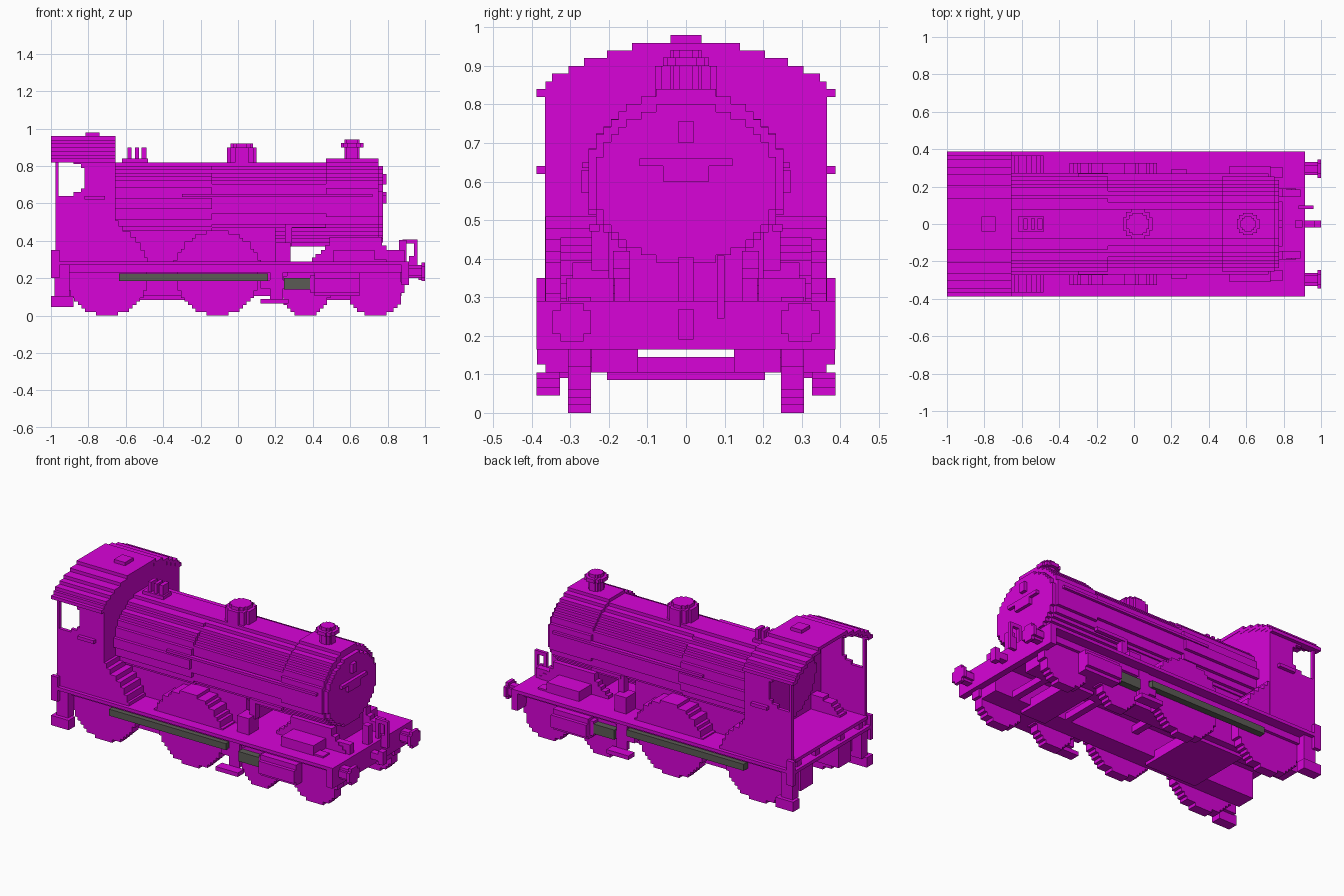
import bpy, bmesh, math

if "Cube" in bpy.data.objects:
    bpy.data.objects.remove(bpy.data.objects["Cube"], do_unlink=True)

V = 0.0195  # step size of the blocky surfaces


def material(name, rgb):
    m = bpy.data.materials.new(name)
    m.use_nodes = True
    m.diffuse_color = (*rgb, 1)
    m.node_tree.nodes["Principled BSDF"].inputs["Base Color"].default_value = (*rgb, 1)
    return m


MAGENTA = material("magenta", (0.69, 0.001, 0.69))
GREY = material("rod grey", (0.105, 0.105, 0.09))


def prism(pts, axis, a, b):
    """Outline (u, z) extruded along x or y from a to b."""
    return (pts, axis, a, b)


def box(x0, x1, y0, y1, z0, z1):
    return prism([(x0, z0), (x1, z0), (x1, z1), (x0, z1)], "y", y0, y1)


def rows_outline(rows, z0, c=0.0):
    """Symmetric stepped outline from (half width, top z) rows."""
    right, z = [], z0
    for w, top in rows:
        right += [(w, z), (w, top)]
        z = top
    return [(c + u, h) for u, h in right] + [(c - u, h) for u, h in reversed(right)]


def disc(cz, ru, rz, c=0.0, zmin=-1):
    """Stepped ellipse outline, cut off below zmin."""
    n = round(2 * rz / V)
    h = 2 * rz / n
    rows, start = [], None
    for i in range(n):
        z = cz - rz + i * h
        t = (z + h / 2 - cz) / rz
        w = max(1, round(ru * math.sqrt(max(0, 1 - t * t)) / V)) * V
        if z + h > zmin + 1e-4:
            start = max(z, zmin) if start is None else start
            rows.append((w, z + h))
    return rows_outline(rows, start, c)


def build(name, solids, mat=MAGENTA, both=False):
    """One object from prisms; both adds copies mirrored across y."""
    if both:
        solids = solids + [(p, ax, -b, -a) if ax == "y" else ([(-u, z) for u, z in p], ax, a, b)
                           for p, ax, a, b in solids]
    bm = bmesh.new()
    for pts, axis, a, b in solids:
        clean = [p for i, p in enumerate(pts) if math.dist(p, pts[i - 1]) > 1e-5]
        ends = [[bm.verts.new((u, d, z) if axis == "y" else (d, u, z)) for u, z in clean] for d in (a, b)]
        n = len(clean)
        bm.faces.new(ends[0])
        bm.faces.new(ends[1][::-1])
        for i in range(n):
            j = (i + 1) % n
            bm.faces.new((ends[0][j], ends[0][i], ends[1][i], ends[1][j]))
    bmesh.ops.recalc_face_normals(bm, faces=bm.faces[:])
    me = bpy.data.meshes.new(name)
    bm.to_mesh(me)
    bm.free()
    me.materials.append(mat)
    bpy.context.collection.objects.link(bpy.data.objects.new(name, me))


# Chassis
build("running_board", [box(-1, 0.915, -0.388, 0.388, 0.27, 0.29)])
build("valance", [box(-0.96, 0.9, 0.306, 0.325, 0.23, 0.27)], both=True)
build("buffer_beam", [box(0.875, 0.915, -0.388, 0.388, 0.165, 0.29)])
build("main_frame", [box(-0.95, 0.875, 0.125, 0.245, 0.105, 0.27)], both=True)
build("cross_members", [box(-0.6, -0.25, -0.2, 0.2, 0.085, 0.145),
                        box(0.46, 0.63, -0.245, 0.245, 0.105, 0.145),
                        box(0.46, 0.63, -0.205, 0.205, 0.085, 0.105)])
build("cylinders", [box(0.41, 0.65, 0.245, 0.365, 0.105, 0.23),
                    box(0.41, 0.65, 0.365, 0.386, 0.125, 0.2)], both=True)

# Wheels, axles and rods
for label, x, r, axle in (("rear_driving", -0.70, 0.22, 0.22), ("front_driving", -0.11, 0.22, 0.22),
                          ("rear_bogie", 0.36, 0.135, 0.125), ("front_bogie", 0.735, 0.15, 0.125)):
    build(label + "_wheels", [prism(disc(r, r, r, x), "y", 0.246, 0.306)], both=True)
    build(label + "_axle", [box(x - 0.02, x + 0.02, -0.25, 0.25, axle - 0.02, axle + 0.02)])
build("coupling_rod", [box(-0.635, 0.16, 0.306, 0.347, 0.185, 0.225)], GREY, True)
build("piston_rod", [box(0.245, 0.385, 0.306, 0.347, 0.14, 0.20)], GREY, True)
build("crosshead", [box(0.12, 0.245, 0.28, 0.33, 0.145, 0.19),
                    box(0.385, 0.41, 0.28, 0.347, 0.125, 0.215)], both=True)

# Footsteps
build("rear_steps", [box(-1, -0.88, 0.327, 0.388, 0.045, 0.105),
                     box(-0.98, -0.9, 0.306, 0.365, 0.1, 0.27),
                     box(-1, -0.955, 0.365, 0.388, 0.2, 0.35)], both=True)
build("front_steps", [box(0.12, 0.27, 0.327, 0.388, 0.065, 0.09),
                      box(0.17, 0.24, 0.306, 0.33, 0.09, 0.27)], both=True)

# Splashers
build("front_splasher", [prism(disc(0.22, 0.235, 0.235, -0.11, 0.28), "y", 0.2, 0.325)], both=True)
flare = [(-0.66, 0.28), (-0.485, 0.28), (-0.485, 0.31), (-0.5, 0.31), (-0.5, 0.35), (-0.52, 0.35),
         (-0.52, 0.39), (-0.545, 0.39), (-0.545, 0.42), (-0.575, 0.42), (-0.575, 0.45), (-0.615, 0.45),
         (-0.615, 0.48), (-0.64, 0.48), (-0.64, 0.51), (-0.66, 0.51)]
build("cab_splasher", [prism(flare, "y", 0.2, 0.365)], both=True)

# Boiler
build("firebox", [prism(disc(0.6, 0.265, 0.22), "x", -0.70, -0.14),
                  box(-0.66, 0.2, -0.205, 0.205, 0.28, 0.5)])
build("boiler_barrel", [prism(disc(0.595, 0.25, 0.225), "x", -0.14, 0.47)])
build("smokebox", [prism(disc(0.605, 0.255, 0.235), "x", 0.47, 0.75)])
build("smokebox_door", [prism(disc(0.595, 0.24, 0.205), "x", 0.75, 0.775)])
build("door_fittings", [box(0.77, 0.795, -0.12, 0.12, 0.64, 0.66),
                        box(0.77, 0.795, -0.06, 0.06, 0.6, 0.66),
                        box(0.77, 0.795, -0.02, 0.02, 0.7, 0.757)])
build("boiler_handrail", [box(-0.3, 0.72, 0.245, 0.27, 0.635, 0.65)], both=True)
build("side_pipe", [box(0.27, 0.47, 0.225, 0.25, 0.47, 0.49),
                    box(0.25, 0.29, 0.2, 0.245, 0.37, 0.49)], both=True)
build("saddle", [box(0.5, 0.75, -0.15, 0.15, 0.28, 0.43)])
build("saddle_plates", [prism(rows_outline([(0.235, 0.31), (0.215, 0.33), (0.185, 0.35), (0.165, 0.375),
                                            (0.14, 0.42)], 0.28, 0.63), "y", 0.145, 0.19)], both=True)
build("sand_boxes", [box(0.51, 0.73, 0.185, 0.31, 0.28, 0.35)], both=True)
build("lubricator_boxes", [box(0.2, 0.28, 0.2, 0.295, 0.28, 0.39)], both=True)


# Round fittings on top of the boiler, as stacked stepped plates
def turned(name, x, layers):
    solids = []
    for r, z0, z1 in layers:
        for k, w in ((1, 0.45), (0.8, 0.8), (0.45, 1)):
            solids.append(box(x - k * r, x + k * r, -w * r, w * r, z0, z1))
    build(name, solids)


turned("dome", 0.02, [(0.08, 0.80, 0.9), (0.06, 0.9, 0.92)])
turned("chimney", 0.61, [(0.04, 0.82, 0.90), (0.06, 0.9, 0.922), (0.04, 0.922, 0.942)])
build("safety_valves", [box(-0.62, -0.48, -0.04, 0.04, 0.81, 0.84)] +
      [box(x, x + w, -0.03, 0.03, 0.84, 0.9) for x, w in ((-0.59, 0.02), (-0.55, 0.02), (-0.515, 0.025))])

# Cab
outer = [(0.388, 0.82), (0.388, 0.84), (0.365, 0.84), (0.365, 0.86), (0.348, 0.86), (0.348, 0.88),
         (0.305, 0.88), (0.305, 0.90), (0.265, 0.90), (0.265, 0.92), (0.205, 0.92), (0.205, 0.94),
         (0.14, 0.94), (0.14, 0.96)]
inner = [(0.12, 0.94), (0.12, 0.92), (0.185, 0.92), (0.185, 0.90), (0.245, 0.90), (0.245, 0.88),
         (0.285, 0.88), (0.285, 0.86), (0.328, 0.86), (0.328, 0.84), (0.345, 0.84), (0.345, 0.82)]


def mirrored(pts):
    return [(-u, z) for u, z in reversed(pts)]


build("cab_roof", [prism(outer + mirrored(outer) + mirrored(inner) + inner, "x", -1, -0.655)])
build("cab_front", [prism([(0.36, 0.28), (0.36, 0.84)] + outer[4:] + mirrored(outer[4:]) +
                          [(-0.36, 0.84), (-0.36, 0.28)], "x", -0.677, -0.657)])
side = [(-0.975, 0.28), (-0.655, 0.28), (-0.655, 0.83), (-0.88, 0.83), (-0.88, 0.81), (-0.84, 0.81),
        (-0.84, 0.79), (-0.82, 0.79), (-0.82, 0.68), (-0.84, 0.68), (-0.84, 0.66), (-0.88, 0.66),
        (-0.88, 0.64), (-0.96, 0.64), (-0.96, 0.83), (-0.975, 0.83)]
build("cab_side", [prism(side, "y", 0.345, 0.366)], both=True)
build("cab_handrail", [box(-0.82, -0.71, 0.365, 0.388, 0.62, 0.64)], both=True)
build("cab_floor", [box(-0.99, -0.66, -0.35, 0.35, 0.33, 0.35)] +
      [box(-0.98, -0.95, y - 0.02, y + 0.02, 0.28, 0.34) for y in (-0.3, -0.12, 0.12, 0.3)])
build("roof_vent", [box(-0.815, -0.74, -0.04, 0.04, 0.95, 0.98)])

# Front end fittings
shank = rows_outline([(0.02, 0.215), (0.035, 0.255), (0.02, 0.27)], 0.2, 0.296)
head = rows_outline([(0.03, 0.205), (0.05, 0.265), (0.03, 0.285)], 0.185, 0.296)
build("buffers", [prism(shank, "x", 0.9, 0.98), prism(head, "x", 0.98, 1.0)], both=True)
build("coupling_hook", [box(0.9, 0.98, -0.02, 0.02, 0.21, 0.25),
                        box(0.965, 1.0, -0.02, 0.02, 0.19, 0.27)])
build("brake_pipe", [box(0.88, 0.96, 0.08, 0.1, 0.385, 0.408), box(0.94, 0.96, 0.08, 0.1, 0.3, 0.408),
                     box(0.88, 0.9, 0.08, 0.1, 0.28, 0.4), box(0.915, 0.96, 0.08, 0.1, 0.245, 0.32)])
build("lamp_brackets", [box(0.81, 0.89, 0.145, 0.185, 0.28, 0.35)], both=True)
build("center_lamp_bracket", [box(0.86, 0.9, -0.02, 0.02, 0.28, 0.405)])
